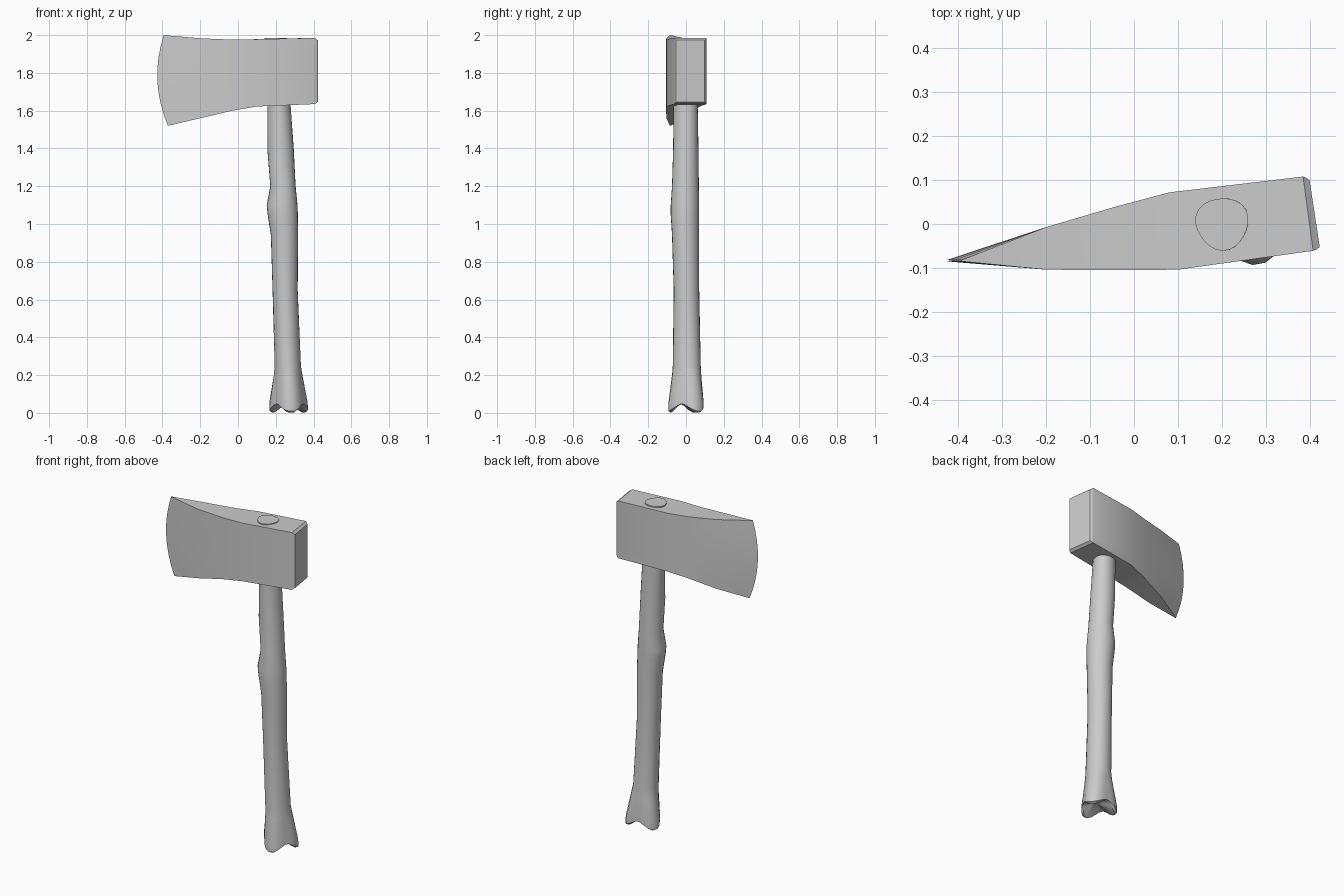
import bpy, bmesh, math

if "Cube" in bpy.data.objects:
    bpy.data.objects.remove(bpy.data.objects["Cube"])

GREY = bpy.data.materials.new("plain grey")
GREY.diffuse_color = (0.6, 0.6, 0.6, 1)
GREY.use_nodes = True
GREY.node_tree.nodes["Principled BSDF"].inputs["Base Color"].default_value = GREY.diffuse_color


def loft(name, rings, closed_ends=True):
    """Skin a list of equal-length point rings and cap both ends."""
    bm = bmesh.new()
    vs = [[bm.verts.new(p) for p in ring] for ring in rings]
    n = len(vs[0])
    for a, b in zip(vs, vs[1:]):
        for i in range(n):
            j = (i + 1) % n
            bm.faces.new((a[i], a[j], b[j], b[i]))
    for ring in (vs[0], vs[-1]):
        if closed_ends:
            cap = bm.faces.new(ring)
            bmesh.ops.poke(bm, faces=[cap])
    bmesh.ops.recalc_face_normals(bm, faces=bm.faces)
    mesh = bpy.data.meshes.new(name)
    bm.to_mesh(mesh)
    bm.free()
    ob = bpy.data.objects.new(name, mesh)
    bpy.context.collection.objects.link(ob)
    mesh.materials.append(GREY)
    return ob


def smooth(ob, angle):
    bpy.ops.object.select_all(action='DESELECT')
    ob.select_set(True)
    bpy.context.view_layer.objects.active = ob
    bpy.ops.object.shade_smooth_by_angle(angle=math.radians(angle))


# Axe head: stations from poll to cutting edge
# (x back, y back, x front, y front, bottom z, top z, bulge)
stations = [
    (0.393, 0.105, 0.416, -0.058, 1.642, 1.978, 0),
    (0.385, 0.108, 0.408, -0.061, 1.635, 1.985, 0),
    (0.08, 0.072, 0.10, -0.104, 1.622, 1.978, 0),
    (-0.04, 0.04, -0.03, -0.105, 1.60, 1.976, 0),
    (-0.20, -0.007, -0.20, -0.104, 1.56, 1.983, 0),
    (-0.383, -0.082, -0.383, -0.085, 1.52, 2.0, 0.045),
]
ROWS = 8
head_rings = []
for k, (xb, yb, xf, yf, z0, z1, bulge) in enumerate(stations):
    back, front = [], []
    for i in range(ROWS + 1):
        t = i / ROWS
        z = z0 + (z1 - z0) * t
        dx = -bulge * (1 - (2 * t - 1) ** 2)
        if k == len(stations) - 1:
            dx += 0.012 - 0.022 * t
        back.append((xb + dx, yb, z))
        front.append((xf + dx, yf, z))
    head_rings.append(back + front[::-1])
# poll face sits slightly further out with softened rim
head_rings.insert(0, [(x + 0.007, y * 0.93 + 0.0015, 1.81 + (z - 1.81) * 0.97)
                      for x, y, z in head_rings[0]])
head = loft("axe_head", head_rings)
smooth(head, 30)

# Handle: (z, x min, x max, y min, y max, lobe depth, rim wave)
sections = [
    (1.986, 0.140, 0.260, -0.061, 0.058, 0.05, 0),
    (1.62, 0.155, 0.279, -0.066, 0.062, 0.03, 0),
    (1.40, 0.155, 0.295, -0.068, 0.066, 0, 0),
    (1.20, 0.171, 0.305, -0.074, 0.068, 0, 0),
    (1.10, 0.152, 0.315, -0.081, 0.070, 0, 0),
    (1.05, 0.157, 0.317, -0.081, 0.070, 0, 0),
    (0.94, 0.174, 0.318, -0.074, 0.069, 0, 0),
    (0.65, 0.183, 0.316, -0.065, 0.070, 0, 0),
    (0.25, 0.194, 0.333, -0.070, 0.078, 0.03, 0),
    (0.20, 0.190, 0.341, -0.074, 0.081, 0.06, 0),
    (0.065, 0.166, 0.368, -0.093, 0.092, 0.14, 0.012),
    (0.028, 0.166, 0.371, -0.093, 0.092, 0.15, 0.02),
    (0.024, 0.180, 0.357, -0.080, 0.080, 0.15, 0.024),
    (0.050, 0.230, 0.310, -0.035, 0.035, 0.10, 0.008),
]
SIDES = 24
LOBE = math.radians(35)


def ring(z, x0, x1, y0, y1, lobe, wave):
    pts = []
    for i in range(SIDES):
        a = 2 * math.pi * i / SIDES
        c = math.cos(3 * (a - LOBE))
        r = 1 + lobe * c
        pts.append((r * math.cos(a), r * math.sin(a), z - wave * c))
    xs, ys = [p[0] for p in pts], [p[1] for p in pts]

    def fit(v, vals, lo, hi):
        return lo + (hi - lo) * (v - min(vals)) / (max(vals) - min(vals))
    return [(fit(x, xs, x0, x1), fit(y, ys, y0, y1), zz) for x, y, zz in pts]


handle = loft("handle", [ring(*s) for s in sections])
smooth(handle, 40)
